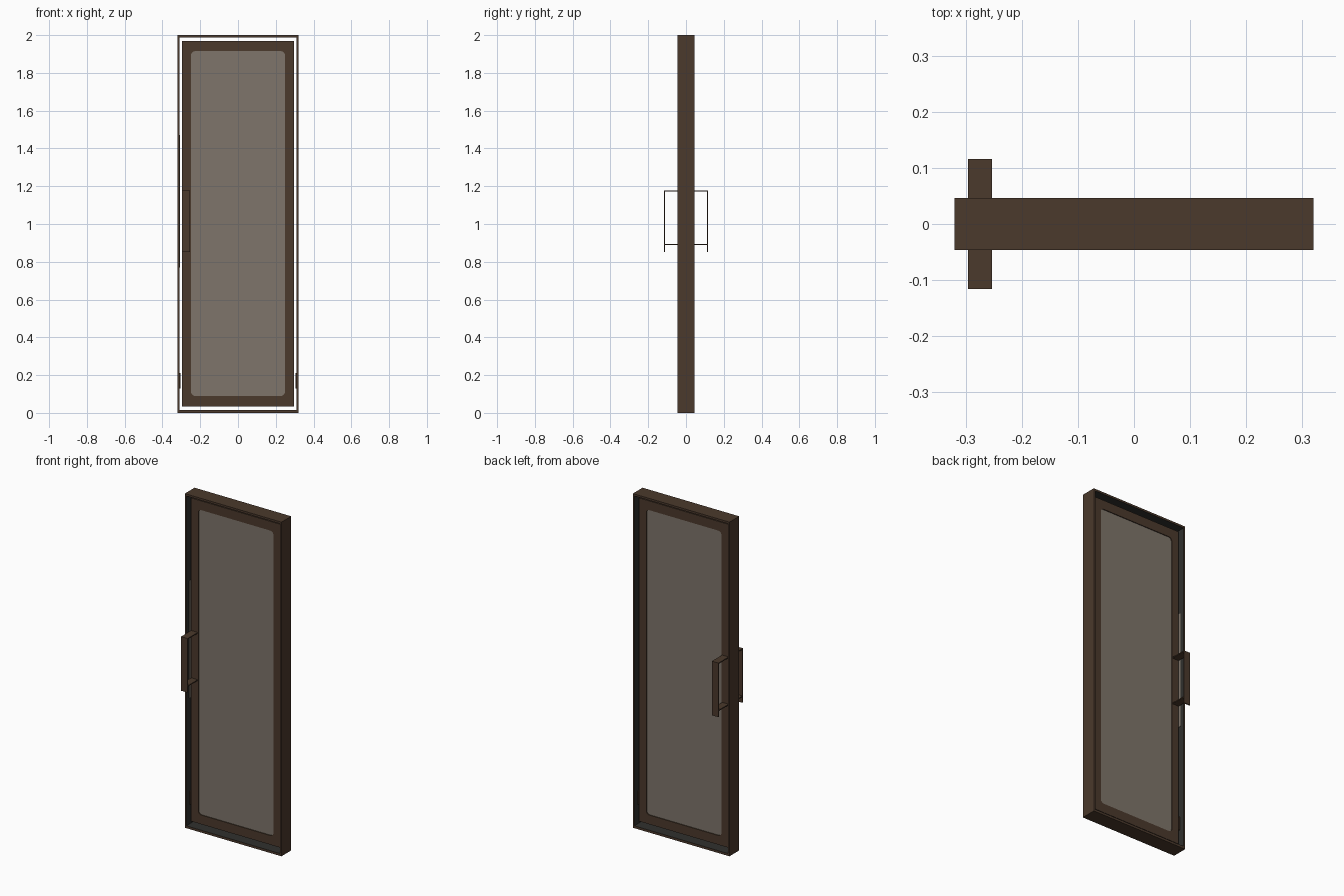
import bpy, bmesh
from math import cos, sin, pi

cube = bpy.data.objects.get("Cube")
if cube:
    bpy.data.objects.remove(cube, do_unlink=True)


def material(name, color):
    m = bpy.data.materials.new(name)
    m.use_nodes = True
    m.diffuse_color = (*color, 1)
    m.node_tree.nodes["Principled BSDF"].inputs["Base Color"].default_value = (*color, 1)
    return m


BROWN = material("bronze brown", (0.07, 0.041, 0.025))
GLASS = material("smoked glass", (0.21, 0.178, 0.145))
SEAL = material("dark seal", (0.03, 0.03, 0.027))


def finish(name, bm, *mats):
    bmesh.ops.remove_doubles(bm, verts=bm.verts[:], dist=1e-5)
    bmesh.ops.recalc_face_normals(bm, faces=bm.faces[:])
    mesh = bpy.data.meshes.new(name)
    bm.to_mesh(mesh)
    bm.free()
    for m in mats:
        mesh.materials.append(m)
    ob = bpy.data.objects.new(name, mesh)
    bpy.context.collection.objects.link(ob)
    return ob


def box(name, x, y, z, mat):
    """Box from (min, max) ranges along each axis."""
    bm = bmesh.new()
    bmesh.ops.create_cube(bm, size=1)
    for v in bm.verts:
        for i, (lo, hi) in enumerate((x, y, z)):
            v.co[i] = lo + (v.co[i] + 0.5) * (hi - lo)
    return finish(name, bm, mat)


def outline(half, z0, z1, radius, steps=6):
    """Upright rectangle with rounded corners, as (x, z) points."""
    pts = []
    corners = ((half, z1), (-half, z1), (-half, z0), (half, z0))
    for q, (cx, cz) in enumerate(corners):
        cx -= radius if cx > 0 else -radius
        cz -= radius if cz == z1 else -radius
        for s in range(steps + 1):
            a = (q + s / steps) * pi / 2
            pts.append((cx + radius * cos(a), cz + radius * sin(a)))
    return pts


def ring(name, outer, inner, depth, *mats):
    """Flat picture-frame solid between two outlines."""
    bm = bmesh.new()
    loops = [[bm.verts.new((x, y, z)) for x, z in pts]
             for pts, y in ((outer, -depth), (inner, -depth), (inner, depth), (outer, depth))]
    n = len(outer)
    for k in range(4):
        a, b = loops[k], loops[(k + 1) % 4]
        for i in range(n):
            j = (i + 1) % n
            f = bm.faces.new((a[i], a[j], b[j], b[i]))
            if k == 1 and len(mats) > 1:
                f.material_index = 1
    return finish(name, bm, *mats)


# Outer casing, with dark faces on the inside
D = 0.046
ring("outer_frame", outline(0.32, 0, 2, 0), outline(0.31, 0.014, 1.988, 0), D, BROWN, SEAL)

# Door leaf with its rounded opening and the pane
ring("door_leaf", outline(0.296, 0.035, 1.97, 0), outline(0.249, 0.09, 1.915, 0.022), 0.02, BROWN)
box("glass_pane", (-0.252, 0.252), (-0.015, 0.015), (0.087, 1.918), GLASS)

# Small stops on both jambs and the strike strip
for side, s in (("left", 1), ("right", -1)):
    box(side + "_jamb_stop", sorted((s * 0.304, s * 0.311)), (-0.015, 0.015), (0.13, 0.21), BROWN)
box("strike_strip", (-0.311, -0.308), (-0.02, 0.02), (0.77, 1.47), GLASS)

# Pull handles, one on each face
HX = (-0.296, -0.253)
for side, s in (("front", -1), ("back", 1)):
    box(side + "_handle_grip", HX, sorted((s * 0.110, s * 0.116)), (0.853, 1.177), BROWN)
    for part, z in (("upper", 1.171), ("lower", 0.888)):
        box(f"{side}_handle_{part}_arm", HX, sorted((s * 0.018, s * 0.111)), (z, z + 0.006), BROWN)
